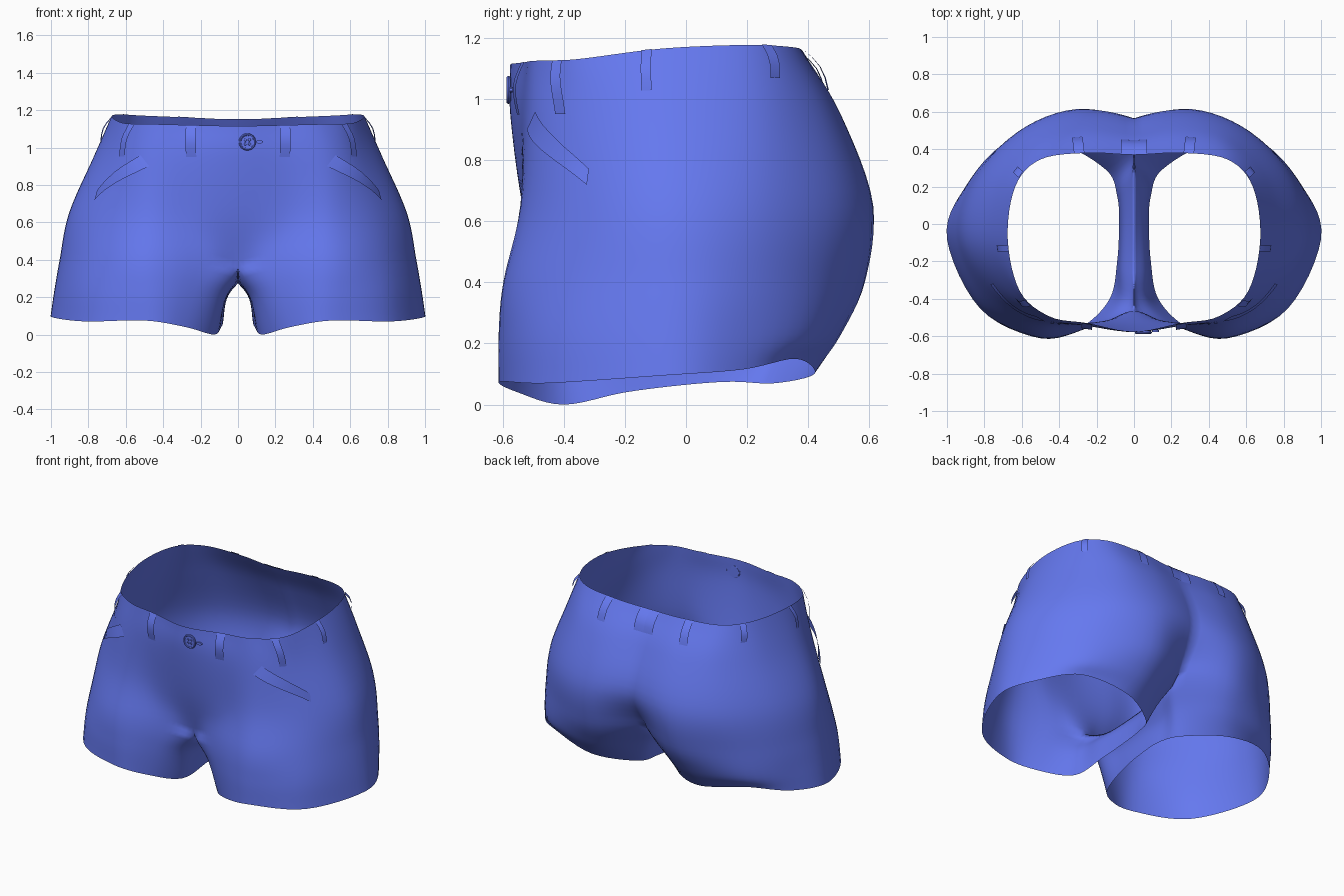
import bpy, math
from mathutils import Vector
from mathutils.bvhtree import BVHTree

if "Cube" in bpy.data.objects:
    bpy.data.objects.remove(bpy.data.objects["Cube"])

N = 6  # subdivisions per control span

blue = bpy.data.materials.new("blue_cloth")
blue.diffuse_color = (0.13, 0.19, 0.87, 1)
blue.use_nodes = True
blue.node_tree.nodes["Principled BSDF"].inputs["Base Color"].default_value = blue.diffuse_color


def catmull(a, b, c, d, t):
    return 0.5 * (2 * b + (c - a) * t + (2 * a - 5 * b + 4 * c - d) * t * t
                  + (3 * b - a - 3 * c + d) * t ** 3)


def spline(pts, first=None, last=None):
    """Smooth curve through pts, with optional ghost points beyond the ends."""
    first = first or 2 * pts[0] - pts[1]
    last = last or 2 * pts[-1] - pts[-2]
    g = [first] + pts + [last]
    out = [catmull(*g[i:i + 4], k / N) for i in range(len(pts) - 1) for k in range(N)]
    return out + [pts[-1].copy()]


def make(name, verts, faces, mirror=True):
    me = bpy.data.meshes.new(name)
    me.from_pydata([tuple(v) for v in verts], [], faces)
    me.materials.append(blue)
    me.shade_smooth()
    ob = bpy.data.objects.new(name, me)
    bpy.context.collection.objects.link(ob)
    if mirror:
        m = ob.modifiers.new("mirror", 'MIRROR')
        m.merge_threshold = 0.0005
    return ob


def grid_faces(rows, cols, index):
    return [(index(r, c), index(r + 1, c), index(r + 1, c + 1), index(r, c + 1))
            for r in range(rows - 1) for c in range(cols - 1)]


# Half cross-sections, front centre round the hip to back centre
front_to_back = [
    [(0, -.575), (.25, -.53), (.45, -.495), (.61, -.36), (.675, -.08), (.635, .2), (.5, .345), (.25, .38), (0, .37)],
    [(0, -.575), (.25, -.545), (.5, -.5), (.665, -.345), (.77, -.08), (.715, .23), (.52, .44), (.27, .505), (0, .48)],
    [(0, -.535), (.25, -.53), (.51, -.53), (.755, -.36), (.9, -.08), (.835, .23), (.605, .495), (.31, .61), (0, .565)],
    [(0, -.465), (.17, -.525), (.5, -.595), (.79, -.415), (.95, -.08), (.88, .215), (.65, .465), (.3, .585), (0, .43)],
    [(.08, -.43), (.23, -.545), (.5, -.61), (.81, -.445), (.98, -.08), (.9, .2), (.685, .425), (.33, .505), (.08, .34)],
    [(.13, -.4), (.28, -.55), (.5, -.61), (.82, -.455), (1, -.08), (.91, .185), (.705, .36), (.4, .42), (.15, .29)],
]
heights = [
    [1.115, 1.12, 1.125, 1.13, 1.165, 1.177, 1.17, 1.16, 1.15],
    [.95] * 9, [.65] * 9, [.36] + [.4] * 8, [.2] + [.23] * 7 + [.22],
    [0, .04, .075, .07, .095, .115, .15, .1, .07],
]
# Inner thigh, back to front: crotch seam, mid, hem
inner = [
    [(0, .24, .32), (0, 0, .285), (0, -.26, .28)],
    [(.068, .19, .2), (.06, 0, .19), (.068, -.24, .19)],
    [(.09, .15, .075), (.08, 0, .065), (.09, -.2, .04)],
]

ctrl = [[Vector((x, y, z)) for (x, y), z in zip(row, zs)]
        for row, zs in zip(front_to_back, heights)]
columns = [spline([row[c] for row in ctrl]) for c in range(9)]
in_cols = [spline([Vector(row[c]) for row in inner]) for c in range(3)]


def flip(v):
    return Vector((-v.x, v.y, v.z))


outer_rows, inner_rows = [], []
split = 3 * N
for r in range(5 * N + 1):
    pts = [col[r] for col in columns]
    if r <= split:
        if r < split:  # keep the centre seam on the mirror plane
            pts[0].x = pts[-1].x = 0
        # the back cleft sharpens towards the crotch
        cleft = flip(pts[-2]).lerp(in_cols[0][0], (r / split) ** 2)
        outer_rows.append(spline(pts, flip(pts[1]), cleft))
    if r >= split:
        mids = [col[r - split] for col in in_cols]
        if r > split:
            outer_rows.append(spline(pts, mids[-1], mids[0]))
        seam = spline([pts[-1]] + mids + [pts[0]], pts[-2], pts[1])
        for p in seam:
            p.x = 0 if r == split else max(p.x, .004)
        inner_rows.append(seam)
for r, row in enumerate(outer_rows):
    for p in row:
        p.x = max(p.x, 0 if r <= split else .004)

# Shorts body: outer shell and inner thigh share the leg columns
C = len(outer_rows[0])
K = len(inner_rows[0])
verts = [p for row in outer_rows for p in row]
base = len(verts)
verts += [p for row in inner_rows for p in row[1:-1]]


def inner_index(r, c):
    if c == 0:
        return (r + split) * C + C - 1
    if c == K - 1:
        return (r + split) * C
    return base + r * (K - 2) + c - 1


outer_faces = grid_faces(len(outer_rows), C, lambda r, c: r * C + c)
faces = outer_faces + grid_faces(len(inner_rows), K, inner_index)
make("shorts_body", verts, faces)
tree = BVHTree.FromPolygons(verts, outer_faces)


# Belt loops: strips that follow the cloth and bow outwards
def belt_loop(name, c, left, right, rows, bow=.018):
    v = []
    for r in range(rows + 1):
        row = outer_rows[r]
        p = row[c]
        t = (row[min(c + 1, C - 1)] - row[max(c - 1, 0)]).normalized()
        n = (outer_rows[r + 1][c] - p).cross(t).normalized()
        lift = .004 + bow * math.sin(math.pi * r / rows)
        v += [p + t * left + n * lift, p + t * right + n * lift]
    make(name, v, grid_faces(rows + 1, 2, lambda r, k: r * 2 + k))


for name, c, rows, half in [("front_belt_loop", 6, 6, .028),
                            ("front_hip_belt_loop", 16, 6, .022),
                            ("side_belt_loop", 23, 4, .017),
                            ("back_hip_belt_loop", 32, 3, .02),
                            ("back_belt_loop", 41, 4, .028)]:
    belt_loop(name, c, -half, half, rows)
belt_loop("centre_back_belt_loop", C - 1, -.07, 0, 4)

# Slanted pocket welts lifted off the hips
v = []
steps = 8
for i in range(steps + 1):
    t = i / steps
    for top in (0, 1):
        a = Vector((.475, -.52, .9)).lerp(Vector((.525, -.5, .96)), top)
        b = Vector((.755, -.315, .715)).lerp(Vector((.75, -.315, .77)), top)
        p, n, _, _ = tree.find_nearest(a.lerp(b, t))
        if n.y > 0:
            n = -n
        v.append(p + n * (.006 + .02 * math.sin(math.pi * t)))
make("pocket_welt", v, grid_faces(steps + 1, 2, lambda r, k: r * 2 + k))


# Waist button with raised rim, four holes and a buttonhole
def finish(name):
    ob = bpy.context.object
    ob.name = name
    ob.data.materials.append(blue)
    bpy.ops.object.shade_smooth_by_angle()


face_front = (math.pi / 2, 0, 0)
bx, by, bz = .05, -.578, 1.03
bpy.ops.mesh.primitive_cylinder_add(vertices=24, radius=.04, depth=.012,
                                    location=(bx, by, bz), rotation=face_front)
finish("button_disc")
bpy.ops.mesh.primitive_torus_add(major_radius=.039, minor_radius=.007, major_segments=24,
                                 minor_segments=8, location=(bx, by - .003, bz), rotation=face_front)
finish("button_rim")
for dx in (-.011, .011):
    for dz in (-.011, .011):
        bpy.ops.mesh.primitive_torus_add(major_radius=.006, minor_radius=.002, major_segments=10,
                                         minor_segments=5, location=(bx + dx, by - .006, bz + dz),
                                         rotation=face_front)
        finish("button_hole")
bpy.ops.mesh.primitive_cylinder_add(vertices=12, radius=.009, depth=.01,
                                    location=(bx + .065, by + .006, bz), rotation=face_front)
bpy.context.object.scale = (2.2, 1, 1)
finish("buttonhole_stitching")
